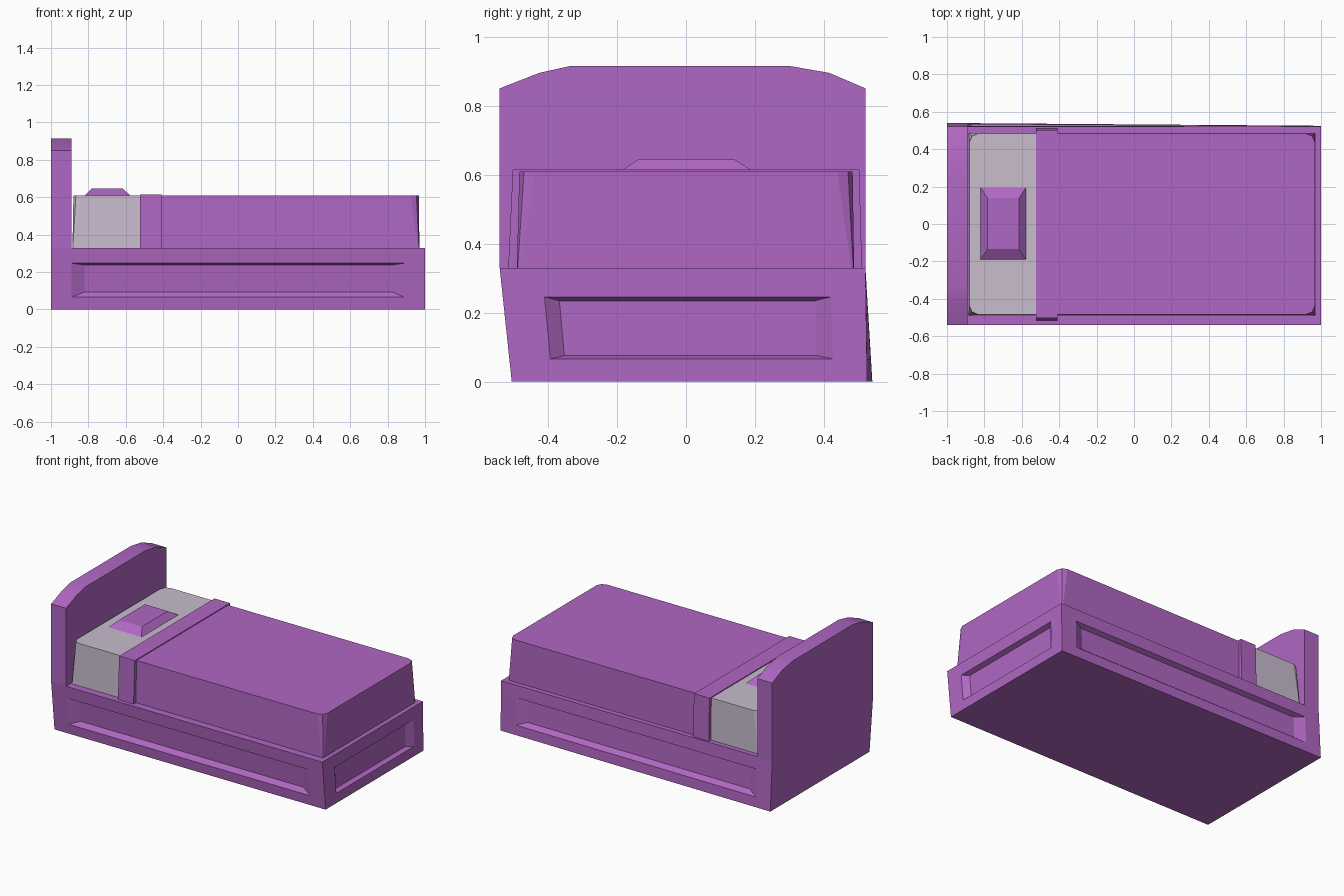
import bpy, bmesh
from mathutils import Vector

if "Cube" in bpy.data.objects:
    bpy.data.objects.remove(bpy.data.objects["Cube"], do_unlink=True)


def material(name, colour):
    m = bpy.data.materials.new(name)
    m.use_nodes = True
    m.diffuse_color = (*colour, 1)
    m.node_tree.nodes["Principled BSDF"].inputs["Base Color"].default_value = (*colour, 1)
    return m


purple = material("purple", (0.434, 0.136, 0.546))
linen = material("pale_linen", (0.578, 0.503, 0.617))


def finish(bm, name, *mats):
    bmesh.ops.remove_doubles(bm, verts=bm.verts, dist=0.0005)
    bmesh.ops.recalc_face_normals(bm, faces=bm.faces)
    mesh = bpy.data.meshes.new(name)
    bm.to_mesh(mesh)
    bm.free()
    ob = bpy.data.objects.new(name, mesh)
    bpy.context.collection.objects.link(ob)
    for m in mats:
        mesh.materials.append(m)
    return ob


def polygon(bm, points):
    return bm.faces.new([bm.verts.new(p) for p in points])


def loft(lower, upper):
    """Closed solid between two matching rings of points."""
    bm = bmesh.new()
    a = [bm.verts.new(p) for p in lower]
    b = [bm.verts.new(p) for p in upper]
    n = len(a)
    for i in range(n):
        j = (i + 1) % n
        bm.faces.new((a[i], a[j], b[j], b[i]))
    bm.faces.new(a[::-1])
    bm.faces.new(b)
    return bm


def rect(x0, x1, y0, y1, z):
    return [(x0, y0, z), (x1, y0, z), (x1, y1, z), (x0, y1, z)]


def rounded_rect(x0, x1, y0, y1, z, r):
    """Rectangle whose corners are cut in two steps."""
    k = 0.3 * r
    ring = []
    for x, y, sx, sy in ((x0, y0, 1, 1), (x1, y0, -1, 1), (x1, y1, -1, -1), (x0, y1, 1, -1)):
        corner = [(x, y + sy * r, z), (x + sx * k, y + sy * k, z), (x + sx * r, y, z)]
        ring += corner if sx == sy else corner[::-1]
    return ring


def recessed_side(bm, quad, outer, inner, depth):
    """Side with a sunken panel; outer and inner are (u0, u1, v0, v1) fractions."""
    a, b, c, d = [Vector(p) for p in quad]
    inward = -(b - a).cross(d - a).normalized() * depth

    def at(u, v):
        return a.lerp(b, u).lerp(d.lerp(c, u), v)

    def ring(f):
        u0, u1, v0, v1 = f
        return [at(u0, v0), at(u1, v0), at(u1, v1), at(u0, v1)]

    rings = [[a, b, c, d], ring(outer), [p + inward for p in ring(inner)]]
    for r, s in zip(rings, rings[1:]):
        for i in range(4):
            j = (i + 1) % 4
            polygon(bm, (r[i], r[j], s[j], s[i]))
    polygon(bm, rings[-1])


# Base: slightly skewed box with sunken panels on three sides
H = 0.33
low = [(-1, -0.505, 0), (1, -0.505, 0), (1, 0.525, 0), (-1, 0.54, 0)]
top = rect(-1, 1, -0.54, 0.52, H)
bm = bmesh.new()
polygon(bm, low[::-1])
polygon(bm, top)
polygon(bm, (low[3], low[0], top[0], top[3]))
long_outer = (0.055, 0.945, 0.2, 0.75)
long_inner = (0.09, 0.912, 0.275, 0.71)
end_outer = (0.115, 0.905, 0.2, 0.745)
end_inner = (0.155, 0.86, 0.23, 0.71)
for i, outer, inner in ((0, long_outer, long_inner), (1, end_outer, end_inner),
                        (2, long_outer, long_inner)):
    j = (i + 1) % 4
    recessed_side(bm, (low[i], low[j], top[j], top[i]), outer, inner, 0.03)
finish(bm, "bed_base", purple)

# Headboard with an arched top
arch = [(-0.54, H), (0.52, H), (0.52, 0.85), (0.415, 0.895), (0.30, 0.915),
        (-0.335, 0.915), (-0.425, 0.895), (-0.54, 0.85)]
bm = loft([(-1, y, z) for y, z in arch], [(-0.89, y, z) for y, z in arch])
headboard = finish(bm, "headboard", purple)
bpy.context.view_layer.objects.active = headboard
headboard.select_set(True)
bpy.ops.object.shade_smooth_by_angle(angle=0.5)
headboard.select_set(False)

# Mattress: bare linen at the head, blanket over the rest
bm = loft(rounded_rect(-0.885, 0.97, -0.49, 0.487, H, 0.008),
          rounded_rect(-0.88, 0.967, -0.483, 0.483, 0.609, 0.045))
bmesh.ops.bisect_plane(bm, geom=bm.verts[:] + bm.edges[:] + bm.faces[:],
                       plane_co=(-0.52, 0, 0), plane_no=(1, 0, 0))
for f in bm.faces:
    f.material_index = 1 if f.calc_center_median().x < -0.52 else 0
finish(bm, "mattress_and_blanket", purple, linen)

# Folded band of the blanket
finish(loft(rect(-0.525, -0.41, -0.515, 0.51, H),
            rect(-0.525, -0.41, -0.502, 0.502, 0.615)), "blanket_fold", purple)

# Pillow
finish(loft(rect(-0.825, -0.572, -0.198, 0.202, 0.605),
            rect(-0.783, -0.615, -0.135, 0.138, 0.646)), "pillow", purple)
